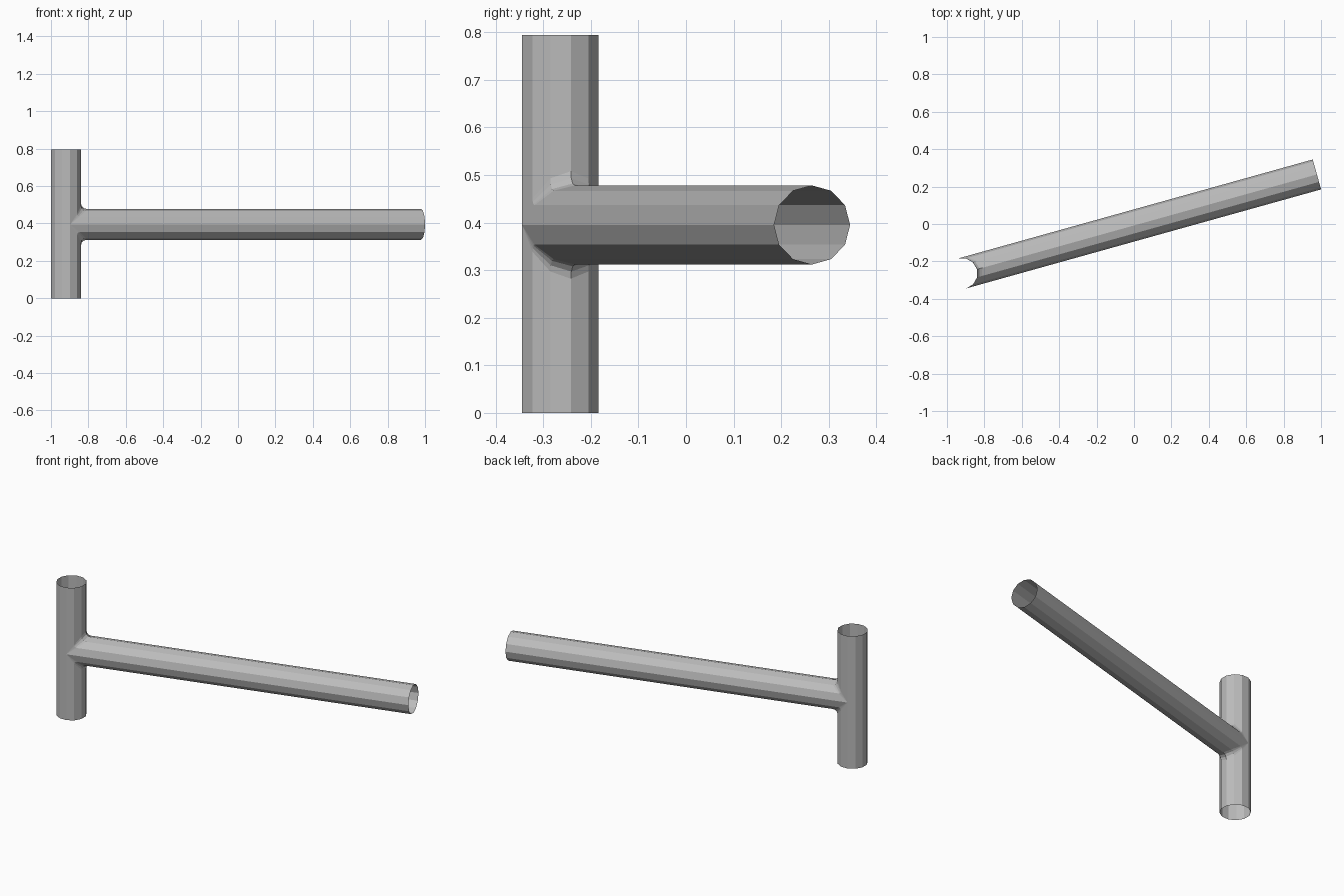
import bpy, bmesh, math
from mathutils import Vector

if "Cube" in bpy.data.objects:
    bpy.data.objects.remove(bpy.data.objects["Cube"])

R = 0.083            # pipe radius
H = 0.794            # upright pipe height
ZC = 0.395           # branch axis height
BASE = Vector((-0.9195, -0.2645, 0))
END = Vector((0.978, 0.265, 0))
SIDES, STEPS = 12, 3

axis = END - BASE
LENGTH = axis.length
U = axis.normalized()
V = Vector((-U.y, U.x, 0))

bm = bmesh.new()


def point(u, v, z):
    return bm.verts.new(BASE + U * u + V * v + Vector((0, 0, z)))


def strip(columns):
    """Skin neighbouring columns of points with quads."""
    for a, b in zip(columns, columns[1:]):
        for i in range(len(a) - 1):
            bm.faces.new([point(*p) for p in (a[i], b[i], b[i + 1], a[i + 1])])


def ring(j):
    t = 2 * math.pi * j / SIDES
    return R * math.cos(t), R * math.sin(t)


# Back half of the upright pipe
strip([[(*ring(j), 0), (*ring(j), ZC), (*ring(j), H)] for j in range(3, 10)])

# Front half: upright wall, rounded seam, then along the branch pipe
for side, wall_end in ((1, H), (-1, 0)):
    columns = []
    for j in range(-3, 4):
        c, v = ring(j)
        c = max(c, 0)
        d = 0.03 * c / R
        col = [(c, v, wall_end)]
        for k in range(STEPS + 1):
            f = math.pi / 2 * k / STEPS
            col.append((c + d - d * math.cos(f), v,
                        ZC + side * (c + d - d * math.sin(f))))
        col.append((LENGTH, v, ZC + side * c))
        columns.append(col)
    strip(columns)

bmesh.ops.remove_doubles(bm, verts=bm.verts, dist=1e-5)
bmesh.ops.dissolve_degenerate(bm, edges=bm.edges, dist=1e-5)
bmesh.ops.recalc_face_normals(bm, faces=bm.faces)
# Make sure the open shell faces outward (check a back wall face)
bm.faces.ensure_lookup_table()
back = min(bm.faces, key=lambda f: (f.calc_center_median() - BASE).dot(U))
if back.normal.dot(U) > 0:
    bmesh.ops.reverse_faces(bm, faces=bm.faces)

mesh = bpy.data.meshes.new("tee_pipe")
bm.to_mesh(mesh)
bm.free()
grey = bpy.data.materials.new("pipe grey")
grey.diffuse_color = (0.5, 0.5, 0.5, 1)
grey.use_nodes = True
grey.node_tree.nodes["Principled BSDF"].inputs["Base Color"].default_value = grey.diffuse_color
mesh.materials.append(grey)
pipe = bpy.data.objects.new("tee_pipe", mesh)
bpy.context.collection.objects.link(pipe)
